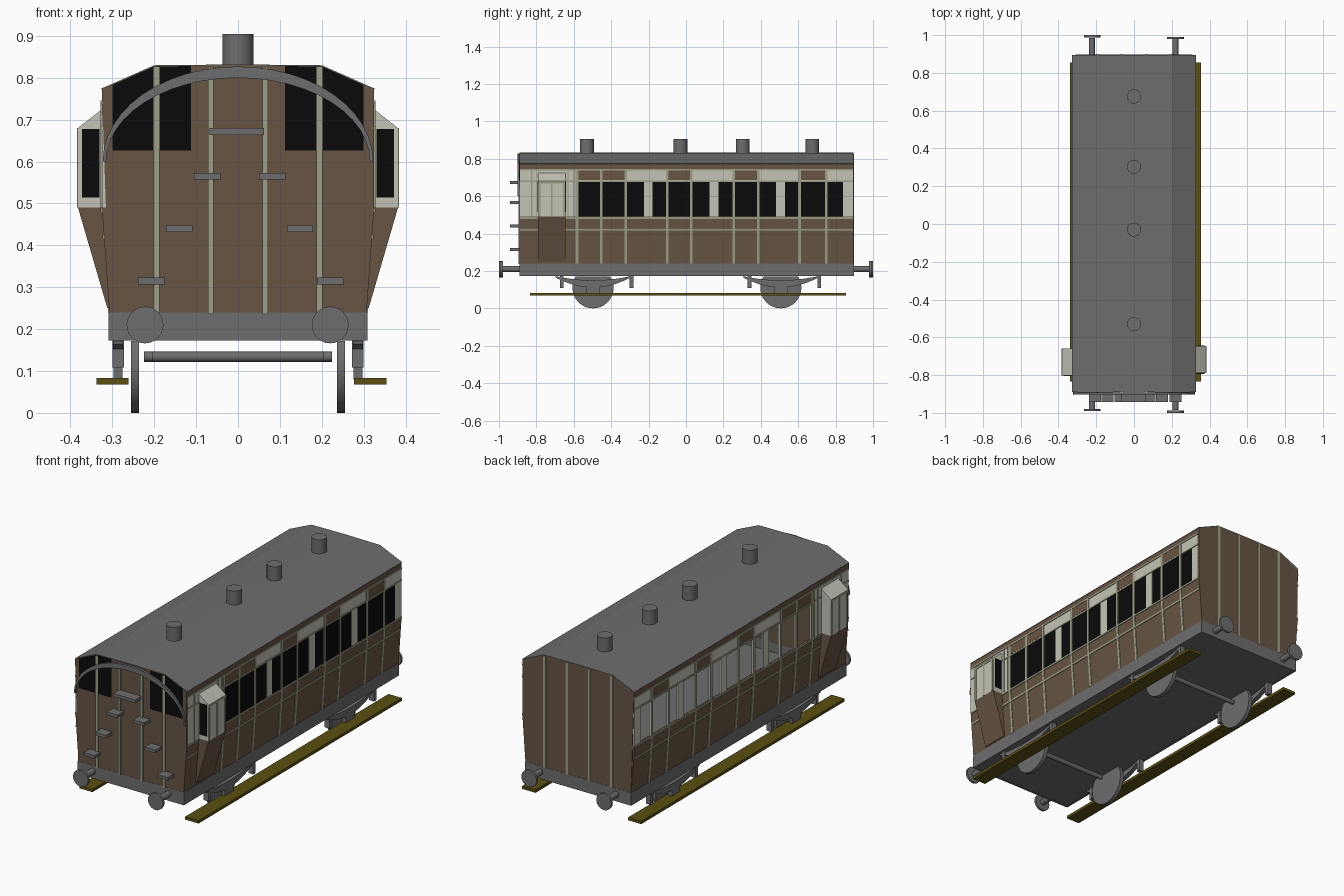
import bpy, bmesh, math
from mathutils import Matrix, Vector

if "Cube" in bpy.data.objects:
    bpy.data.objects.remove(bpy.data.objects["Cube"])


def material(name, rgb):
    m = bpy.data.materials.new(name)
    m.diffuse_color = (*rgb, 1)
    m.use_nodes = True
    m.node_tree.nodes["Principled BSDF"].inputs["Base Color"].default_value = m.diffuse_color
    return m


BROWN = material("brown", (0.135, 0.09, 0.056))
CREAM = material("cream", (0.56, 0.55, 0.47))
TRIM = material("pale_green_trim", (0.34, 0.35, 0.25))
GREY = material("grey", (0.155, 0.155, 0.155))
BLACK = material("black", (0.003, 0.003, 0.003))
OLIVE = material("olive", (0.105, 0.08, 0.006))

parts = {}


def part(name, mat):
    if name not in parts:
        parts[name] = (bmesh.new(), mat)
    return parts[name][0]


def extrude(name, mat, profile, a, b, axis="y"):
    """Extrude an outline along y (points are x,z) or along x (points are y,z)."""
    bm = part(name, mat)
    place = (lambda p, d: (p[0], d, p[1])) if axis == "y" else (lambda p, d: (d, p[0], p[1]))
    lo = [bm.verts.new(place(p, a)) for p in profile]
    hi = [bm.verts.new(place(p, b)) for p in profile]
    n = len(profile)
    bm.faces.new(lo)
    bm.faces.new(hi[::-1])
    for i in range(n):
        j = (i + 1) % n
        bm.faces.new((lo[j], lo[i], hi[i], hi[j]))


def box(name, mat, x0, x1, y0, y1, z0, z1):
    extrude(name, mat, [(x0, z0), (x1, z0), (x1, z1), (x0, z1)], y0, y1)


def cylinder(name, mat, centre, r, length, axis="Z", seg=24):
    rot = {"X": Matrix.Rotation(math.pi / 2, 4, "Y"), "Y": Matrix.Rotation(math.pi / 2, 4, "X"),
           "Z": Matrix.Identity(4)}[axis]
    bmesh.ops.create_cone(part(name, mat), cap_ends=True, segments=seg, radius1=r, radius2=r,
                          depth=length, matrix=Matrix.Translation(Vector(centre)) @ rot)


def wall_x(z):
    """Half width of the body: tumblehome below the waist, upright above."""
    return 0.307 + 0.018 * min(1, (z - 0.24) / 0.25)


def panel(name, mat, side, y0, y1, z0, z1, lift=0.0, thick=0.01):
    a, b = wall_x(z0) + lift, wall_x(z1) + lift
    extrude(name, mat, [(side * a, z0), (side * b, z1),
                        (side * (b - thick), z1), (side * (a - thick), z0)], y0, y1)


FRONT, BACK, WAIST, HEAD, TOP = -0.887, 0.893, 0.49, 0.68, 0.742
windows = [(-0.577, -0.459), (-0.447, -0.329), (-0.316, -0.225),
           (-0.18, -0.107), (-0.096, 0.022), (0.035, 0.125),
           (0.175, 0.249), (0.262, 0.379), (0.392, 0.48),
           (0.53, 0.6), (0.613, 0.744), (0.757, 0.84)]
headers = [0, 1, 4, 7, 10]
bars = [-0.583, -0.453, -0.322, -0.101, 0.029, 0.256, 0.386, 0.607, 0.75]

# Side walls with window openings, pillars, header panels and beading
for s, label in ((1, "right"), (-1, "left")):
    panel(label + "_lower_wall", BROWN, s, FRONT, BACK, 0.24, WAIST)
    panel(label + "_top_rail", BROWN, s, FRONT, BACK, TOP, 0.775)
    edges = [FRONT] + [v for w in windows for v in w] + [BACK]
    for y0, y1 in zip(edges[::2], edges[1::2]):
        panel(label + "_pillars", CREAM, s, y0, y1, WAIST, HEAD)
    panel(label + "_frieze", CREAM, s, FRONT, BACK, HEAD, TOP)
    for i in headers:
        panel(label + "_header_panels", BROWN, s, *windows[i], HEAD + 0.006, TOP - 0.004, 0.002, 0.004)
    for y in bars:
        panel(label + "_beading", TRIM, s, y - 0.007, y + 0.007, 0.24, WAIST, 0.003, 0.004)
        panel(label + "_beading", TRIM, s, y - 0.007, y + 0.007, WAIST, TOP, 0.003, 0.006)
    for y in (-0.6, -0.63, -0.825):
        panel(label + "_beading", TRIM, s, y - 0.003, y + 0.003, WAIST, TOP, 0.003, 0.004)
    for z, h in ((0.42, 0.005), (0.484, 0.005), (HEAD, 0.004), (TOP, 0.004)):
        panel(label + "_beading", TRIM, s, FRONT, BACK, z - h, z + h, 0.0035, 0.004)
for w in windows:
    panel("right_window_panes", BLACK, 1, *w, WAIST, HEAD, -0.001, 0.006)

# End walls
outline = [(-0.307, 0.24), (0.307, 0.24), (0.325, 0.49), (0.325, 0.773),
           (0.2, 0.828), (0, 0.83), (-0.2, 0.828), (-0.325, 0.773)]
extrude("front_wall", BROWN, outline, FRONT - 0.003, FRONT + 0.008)
extrude("back_wall", BROWN, outline, BACK - 0.008, BACK + 0.003)
for x in (-0.195, -0.065, 0.065, 0.195):
    box("front_beading", TRIM, x - 0.007, x + 0.007, -0.896, -0.889, 0.236, 0.826)
    box("back_beading", TRIM, x - 0.007, x + 0.007, 0.895, 0.899, 0.24, 0.826)
for s in (-1, 1):
    extrude("front_window_panes", BLACK,
            [(s * 0.3, 0.627), (s * 0.112, 0.627), (s * 0.112, 0.828), (s * 0.2, 0.827), (s * 0.3, 0.783)],
            -0.893, -0.889)

# Arched rib on the front
arc = [math.pi * i / 24 for i in range(25)]
extrude("front_arch", GREY,
        [(0.323 * math.cos(t), 0.6 + 0.227 * math.sin(t)) for t in arc] +
        [(0.315 * math.cos(t), 0.6 + 0.2 * math.sin(t)) for t in reversed(arc)], -0.902, -0.888)

# Climbing steps
for x, z, w in [(-0.003, 0.672, 0.13), (-0.073, 0.565, 0.063), (0.082, 0.565, 0.063),
                (-0.14, 0.44, 0.063), (0.148, 0.44, 0.063), (-0.207, 0.315, 0.063), (0.22, 0.315, 0.063)]:
    box("front_steps", GREY, x - w / 2, x + w / 2, -0.942, -0.885, z - 0.008, z + 0.008)

# Roof shell and roof vents
shell = [(0.327, 0.774), (0.2, 0.83), (0, 0.832), (-0.2, 0.83), (-0.327, 0.774)]
extrude("roof", GREY, shell + [(x * 0.97, z - 0.012) for x, z in reversed(shell)],
        FRONT - 0.002, BACK + 0.003)
for y in (-0.53, -0.03, 0.303, 0.675):
    cylinder("roof_vents", GREY, (0, y, 0.865), 0.037, 0.08)

# Lookout bays on both sides
for s, y0, y1 in ((1, -0.79, -0.645), (-1, -0.802, -0.66)):
    extrude("bay_lower", BROWN, [(s * 0.304, 0.25), (s * 0.312, 0.25), (s * 0.382, WAIST), (s * 0.32, WAIST)], y0, y1)
    extrude("bay_upper", CREAM, [(s * 0.32, WAIST), (s * 0.382, WAIST), (s * 0.382, HEAD),
                                 (s * 0.325, 0.725), (s * 0.32, 0.725)], y0, y1)
    xs = sorted((s * 0.331, s * 0.372))
    box("bay_panes", BLACK, *xs, y0 - 0.003, y0 + 0.002, 0.514, 0.678)
    if s > 0:
        box("bay_panes", BLACK, *xs, y1 - 0.002, y1 + 0.003, 0.514, 0.678)
    xs = sorted((s * 0.380, s * 0.3845))
    for y in (y0 + 0.008, (y0 + y1) / 2, y1 - 0.008):
        box("bay_beading", TRIM, *xs, y - 0.005, y + 0.005, WAIST, HEAD)
    box("bay_beading", TRIM, *xs, y0, y1, HEAD - 0.012, HEAD)

# Underframe: floor and solebars
box("floor", GREY, -0.305, 0.305, FRONT, BACK, 0.174, 0.19)
for s in (-1, 1):
    box("solebars", GREY, *sorted((s * 0.309, s * 0.297)), -0.89, 0.896, 0.173, 0.24)
for y in (-0.891, 0.885):
    box("headstocks", GREY, -0.309, 0.309, y, y + 0.012, 0.173, 0.24)

# Buffers
for x in (-0.222, 0.22):
    for s in (-1, 1):
        cylinder("buffer_stems", GREY, (x, s * 0.935, 0.21), 0.016, 0.1, "Y")
        tip = 0.994 if x * s < 0 else 0.985
        cylinder("buffer_heads", GREY, (x, s * tip, 0.21), 0.044, 0.012, "Y")

# Wheels, axles, springs and hangers
for yc in (-0.497, 0.507):
    cylinder("axles", GREY, (0, yc, 0.134), 0.012, 0.45 if yc > 0 else 0.41, "X", 12)
    for s in (-1, 1):
        rim = [2 * math.pi * i / 32 for i in range(32)]
        rim = [(yc + 0.11 * math.cos(t), 0.11 + 0.11 * math.sin(t)) for t in rim]
        extrude("wheels", GREY, [p for p in rim if p[1] < 0.182], s * 0.236, s * 0.256, "x")
        ts = [i / 6 - 1 for i in range(13)]
        extrude("leaf_springs", GREY,
                [(yc + 0.2 * t, 0.112 + 0.052 * t * t) for t in ts] +
                [(yc + 0.2 * t, 0.15 + 0.022 * t * t) for t in reversed(ts)], s * 0.274, s * 0.298, "x")
        xs = sorted((s * 0.272, s * 0.3))
        for dy in (-0.167, 0.205):
            box("spring_hangers", GREY, *xs, yc + dy - 0.01, yc + dy + 0.01, 0.108, 0.175)
        box("axle_boxes", GREY, *sorted((s * 0.276, s * 0.297)), yc - 0.035, yc + 0.035, 0.08, 0.14)

# Long footboards
box("footboard_right", OLIVE, 0.277, 0.355, -0.835, 0.855, 0.068, 0.083)
box("footboard_left", OLIVE, -0.338, -0.262, -0.835, 0.855, 0.068, 0.083)

# Turn every collected part into an object
smooth = {"roof_vents", "buffer_stems", "buffer_heads", "axles", "wheels", "front_arch", "leaf_springs"}
for name, (bm, mat) in parts.items():
    bmesh.ops.recalc_face_normals(bm, faces=bm.faces)
    mesh = bpy.data.meshes.new(name)
    bm.to_mesh(mesh)
    bm.free()
    mesh.materials.append(mat)
    ob = bpy.data.objects.new(name, mesh)
    bpy.context.collection.objects.link(ob)
    if name in smooth:
        bpy.ops.object.select_all(action="DESELECT")
        ob.select_set(True)
        bpy.context.view_layer.objects.active = ob
        bpy.ops.object.shade_smooth_by_angle(angle=math.radians(35))
